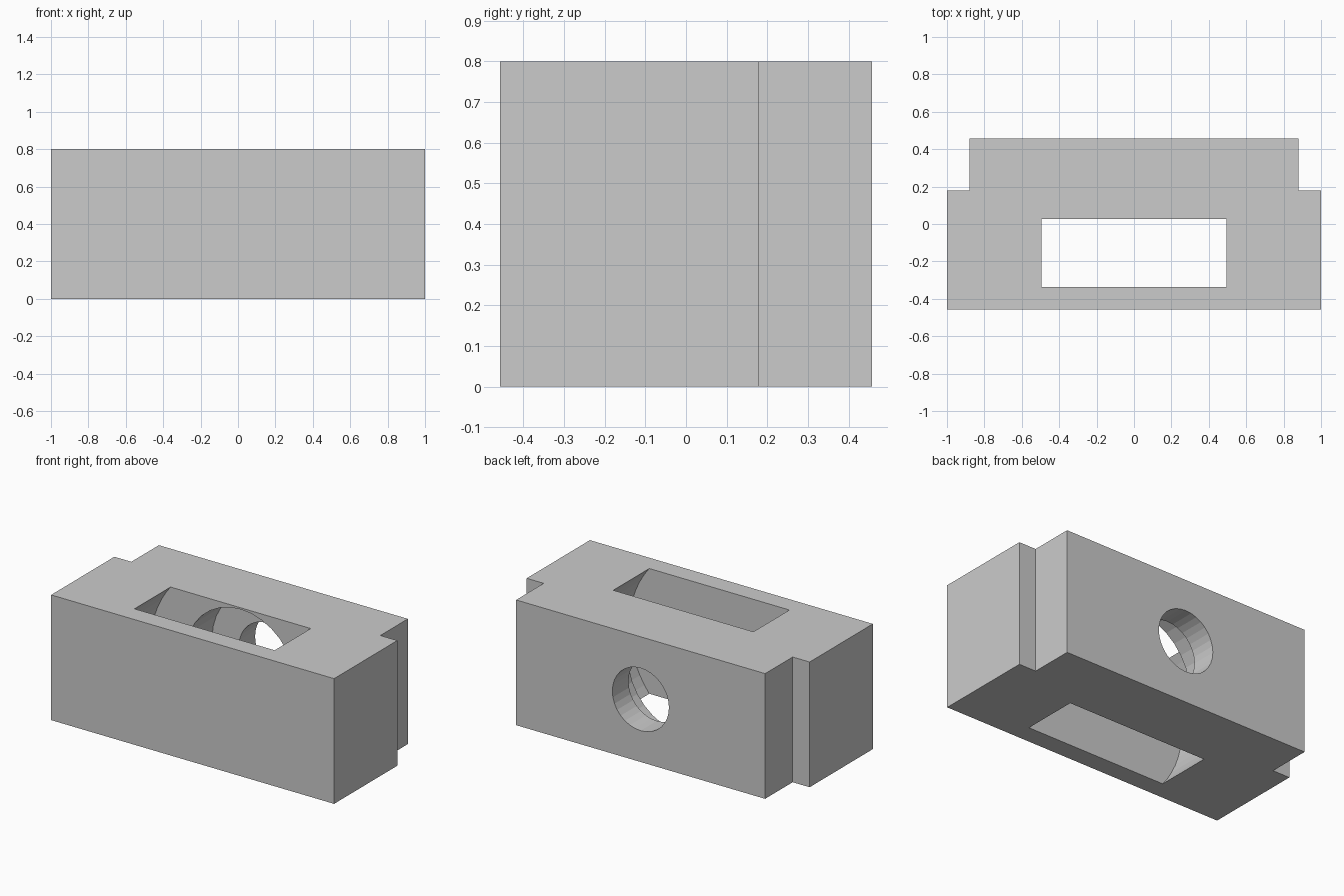
import bpy, bmesh, math
from mathutils import Matrix

if "Cube" in bpy.data.objects:
    bpy.data.objects.remove(bpy.data.objects["Cube"])

HEIGHT = 0.8
AXIS_Z = HEIGHT / 2

grey = bpy.data.materials.new("plain grey")
grey.diffuse_color = (0.6, 0.6, 0.6, 1)
grey.use_nodes = True
grey.node_tree.nodes["Principled BSDF"].inputs["Base Color"].default_value = grey.diffuse_color


def make_object(name, bm):
    bmesh.ops.recalc_face_normals(bm, faces=bm.faces)
    mesh = bpy.data.meshes.new(name)
    bm.to_mesh(mesh)
    bm.free()
    mesh.materials.append(grey)
    obj = bpy.data.objects.new(name, mesh)
    bpy.context.collection.objects.link(obj)
    return obj


def cylinder_along_y(name, radius, y0, y1, sides):
    bm = bmesh.new()
    place = Matrix.Translation((0, (y0 + y1) / 2, AXIS_Z)) @ Matrix.Rotation(math.pi / 2, 4, 'X')
    bmesh.ops.create_cone(bm, cap_ends=True, segments=sides, radius1=radius,
                          radius2=radius, depth=y1 - y0, matrix=place)
    return make_object(name, bm)


# Block: stepped outline, mirrored in x and extruded upwards
half = [(1.0, -0.458), (1.0, 0.18), (0.88, 0.18), (0.88, 0.458)]
outline = half + [(-x, y) for x, y in reversed(half)]
bm = bmesh.new()
base = bm.faces.new([bm.verts.new((x, y, 0)) for x, y in outline])
top = bmesh.ops.extrude_face_region(bm, geom=[base])
bmesh.ops.translate(bm, vec=(0, 0, HEIGHT),
                    verts=[v for v in top["geom"] if isinstance(v, bmesh.types.BMVert)])
block = make_object("block", bm)

# Cutters: wheel pocket open above and below, counterbore, back hole
cutters = [
    cylinder_along_y("wheel_pocket_cutter", 0.637, -0.337, 0.027, 64),
    cylinder_along_y("counterbore_cutter", 0.39, -0.1, 0.295, 32),
    cylinder_along_y("back_hole_cutter", 0.2, 0.1, 0.6, 32),
]
bpy.context.view_layer.objects.active = block
for cutter in cutters:
    cutter.hide_render = True
    cut = block.modifiers.new(cutter.name, 'BOOLEAN')
    cut.operation = 'DIFFERENCE'
    cut.solver = 'EXACT'
    cut.object = cutter
    bpy.ops.object.modifier_apply(modifier=cut.name)
    bpy.data.objects.remove(cutter)
